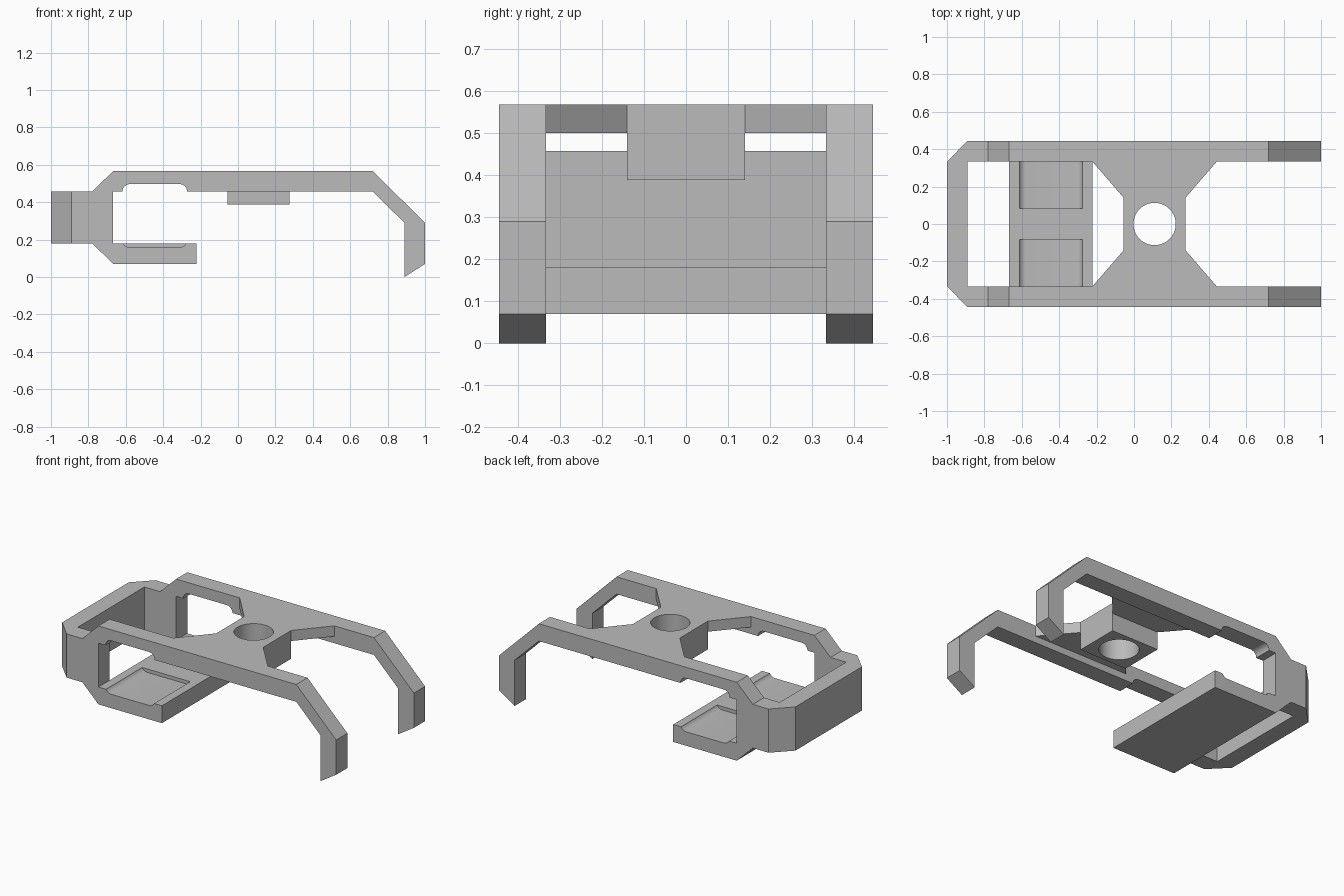
import bpy, bmesh, math

# Remove the default object
if "Cube" in bpy.data.objects:
    bpy.data.objects.remove(bpy.data.objects["Cube"], do_unlink=True)

grey = bpy.data.materials.new("plain grey")
grey.use_nodes = True
colour = (0.5, 0.5, 0.5, 1)
grey.diffuse_color = colour
grey.node_tree.nodes["Principled BSDF"].inputs["Base Color"].default_value = colour

# Main levels
OUT, INN = 0.445, 0.333            # outer and inner sides of the rails
TOP, UNDER = 0.567, 0.457          # top and underside of the rails
LIP, FLOOR = 0.18, 0.07            # top and underside of the lower plate
HOLE_X = 0.11


def prism(name, outline, axis, low, high):
    """Extrude a flat outline along y (points are x, z) or z (points are x, y)."""
    place = (lambda a, b, d: (a, d, b)) if axis == "y" else (lambda a, b, d: (a, b, d))
    bm = bmesh.new()
    face = bm.faces.new([bm.verts.new(place(a, b, low)) for a, b in outline])
    new = bmesh.ops.extrude_face_region(bm, geom=[face])["geom"]
    bmesh.ops.translate(bm, vec=place(0, 0, high - low),
                        verts=[g for g in new if isinstance(g, bmesh.types.BMVert)])
    bmesh.ops.recalc_face_normals(bm, faces=bm.faces)
    mesh = bpy.data.meshes.new(name)
    bm.to_mesh(mesh)
    bm.free()
    mesh.materials.append(grey)
    obj = bpy.data.objects.new(name, mesh)
    bpy.context.collection.objects.link(obj)
    return obj


def combine(target, tool, operation):
    """Apply a boolean and discard the tool."""
    mod = target.modifiers.new("join", "BOOLEAN")
    mod.operation, mod.solver, mod.object = operation, "EXACT", tool
    bpy.context.view_layer.update()
    graph = bpy.context.evaluated_depsgraph_get()
    mesh = bpy.data.meshes.new_from_object(target.evaluated_get(graph))
    target.modifiers.clear()
    target.data = mesh
    bpy.data.objects.remove(tool, do_unlink=True)


def rectangle(x0, x1, y0, y1):
    return [(x0, y0), (x1, y0), (x1, y1), (x0, y1)]


def rounded(x0, x1, z0, z1, r, steps=6):
    corners = [(x1 - r, z1 - r), (x0 + r, z1 - r), (x0 + r, z0 + r), (x1 - r, z0 + r)]
    return [(cx + r * math.cos(a), cz + r * math.sin(a))
            for i, (cx, cz) in enumerate(corners)
            for a in [(i + s / steps) * math.pi / 2 for s in range(steps + 1)]]


# End wall with chamfered corners
frame = prism("clip_frame", [(-0.89, OUT), (-1, INN), (-1, -INN), (-0.89, -OUT),
                             (-0.89, -INN), (-0.89, INN)], "z", LIP, UNDER)

# Side rails: hooked arm, upright and lower lip in one profile
rail_profile = [(-0.89, UNDER), (-0.78, UNDER), (-0.667, TOP), (0.72, TOP), (1, 0.29),
                (1, FLOOR), (0.89, 0), (0.89, 0.29), (0.72, UNDER), (-0.667, UNDER),
                (-0.667, LIP), (-0.222, LIP), (-0.222, FLOOR), (-0.667, FLOOR),
                (-0.78, LIP), (-0.89, LIP)]
for side, low, high in (("left", INN, OUT), ("right", -OUT, -INN)):
    combine(frame, prism(side + "_rail", rail_profile, "y", low, high), "UNION")

# Lower plate between the rails
combine(frame, prism("lower_plate", rectangle(-0.667, -0.222, -INN, INN), "z", FLOOR, LIP), "UNION")

# Waisted bridge and the deeper block under it
half = [(-0.222, INN), (-0.055, 0.14), (-0.055, -0.14), (-0.222, -INN)]
bridge = half + [(2 * HOLE_X - x, y) for x, y in reversed(half)]
combine(frame, prism("bridge", bridge, "z", 0.5, TOP), "UNION")
combine(frame, prism("block", rectangle(-0.055, 0.275, -0.14, 0.14), "z", 0.388, TOP), "UNION")

# Round hole through the block
circle = [(HOLE_X + 0.113 * math.cos(i * math.tau / 64), 0.113 * math.sin(i * math.tau / 64))
          for i in range(64)]
combine(frame, prism("hole_cutter", circle, "z", 0.3, 0.7), "DIFFERENCE")

# Rounded recesses in the lower plate and the rail undersides
recess = rounded(-0.618, -0.272, 0.158, 0.497, 0.04)
for low, high in ((0.083, 0.5), (-0.5, -0.083)):
    combine(frame, prism("recess_cutter", recess, "y", low, high), "DIFFERENCE")

# Smooth the curved walls, keep the corners sharp
bpy.ops.object.select_all(action="DESELECT")
frame.select_set(True)
bpy.context.view_layer.objects.active = frame
bpy.ops.object.shade_smooth_by_angle(angle=math.radians(30))
